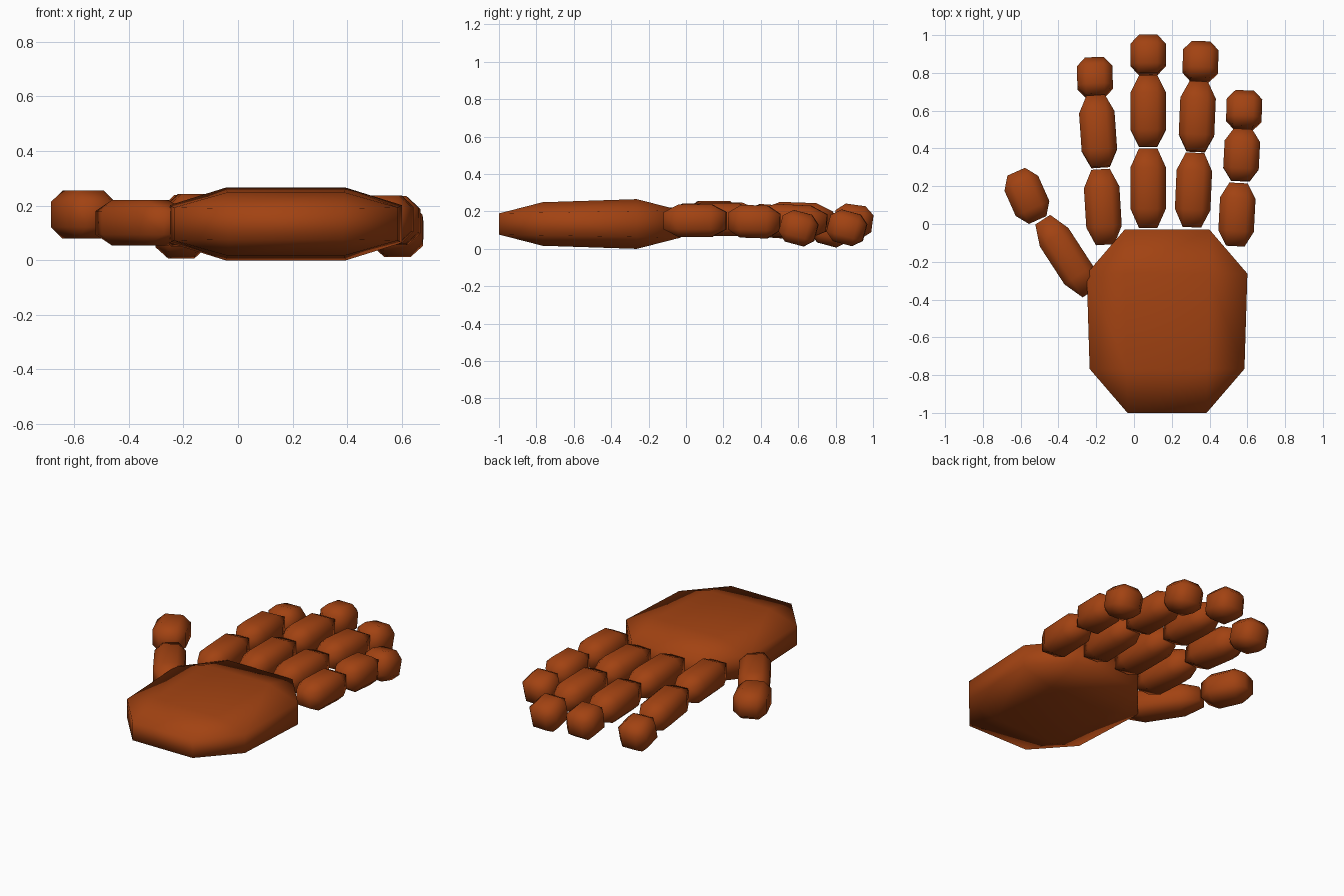
import bpy, bmesh
from math import radians
from mathutils import Matrix

if "Cube" in bpy.data.objects:
    bpy.data.objects.remove(bpy.data.objects["Cube"])

mat = bpy.data.materials.new("brown")
mat.diffuse_color = (0.36, 0.055, 0.006, 1)
mat.use_nodes = True
mat.node_tree.nodes["Principled BSDF"].inputs["Base Color"].default_value = mat.diffuse_color


def chamfered(name, center, size, turn=0, pitch=0, taper_x=0, taper_z=0):
    """Box with wide one-step chamfers, optionally tapered towards -y."""
    bm = bmesh.new()
    bmesh.ops.create_cube(bm, size=2)
    bmesh.ops.bevel(bm, geom=bm.edges[:], offset=0.48, segments=1,
                    profile=0.5, affect='EDGES')
    for v in bm.verts:
        y = v.co.y - 0.5
        v.co.x *= 1 + taper_x * y
        v.co.z *= 1 + taper_z * y
    m = (Matrix.Translation(center)
         @ Matrix.Rotation(radians(turn), 4, 'Z')
         @ Matrix.Rotation(radians(-pitch), 4, 'X')
         @ Matrix.Diagonal((size[0] / 2, size[1] / 2, size[2] / 2, 1)))
    bm.transform(m)
    for f in bm.faces:
        f.smooth = True
    me = bpy.data.meshes.new(name)
    bm.to_mesh(me)
    bm.free()
    me.materials.append(mat)
    ob = bpy.data.objects.new(name, me)
    bpy.context.collection.objects.link(ob)
    return ob


# Palm
chamfered("palm", (0.175, -0.515, 0.1325), (0.85, 0.97, 0.265),
          taper_x=0.035, taper_z=0.12)

# Finger bones: (x, y, z, length, turn, pitch)
fingers = {
    "index": [(-0.165, 0.09, 0.155, 0.40, 3.5, 0),
              (-0.190, 0.49, 0.145, 0.38, 4, 4),
              (-0.207, 0.775, 0.105, 0.20, 2, 15)],
    "middle": [(0.075, 0.19, 0.160, 0.42, 0, 0),
               (0.075, 0.597, 0.160, 0.375, 0, 2),
               (0.075, 0.895, 0.148, 0.205, 0, 8)],
    "ring": [(0.315, 0.18, 0.155, 0.395, -2.5, 0),
             (0.335, 0.568, 0.148, 0.37, -2.5, 3),
             (0.352, 0.86, 0.112, 0.20, -2, 15)],
    "little": [(0.545, 0.05, 0.150, 0.335, -3, 0),
               (0.570, 0.365, 0.145, 0.275, -3, 2),
               (0.583, 0.602, 0.110, 0.195, -2, 15)],
}
for finger, bones in fingers.items():
    for part, (x, y, z, length, turn, pitch) in zip(("base", "mid", "tip"), bones):
        chamfered(f"{finger}_finger_{part}", (x, y, z),
                  (0.188, length, 0.175), turn, pitch)

# Thumb
chamfered("thumb_base", (-0.358, -0.17, 0.137), (0.18, 0.46, 0.165), 33)
chamfered("thumb_tip", (-0.567, 0.149, 0.167), (0.195, 0.28, 0.175), 24)
